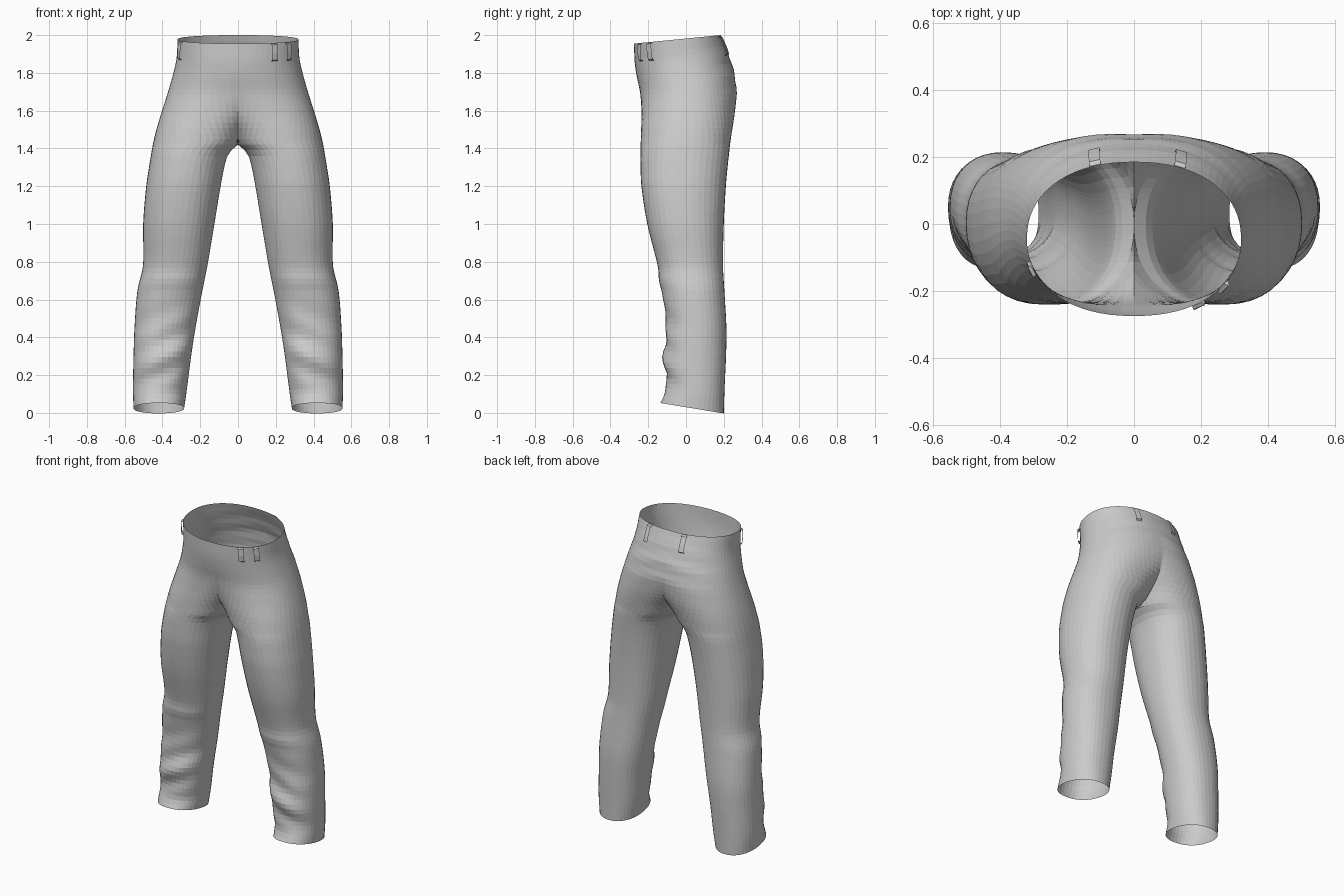
import bpy, bmesh, math
from mathutils import Vector

if "Cube" in bpy.data.objects:
    bpy.data.objects.remove(bpy.data.objects["Cube"])

# Half-trouser sections: height, inner x, outer x, front y, back y
# (inner x below zero means the section is cut at the centre seam)
KEYS = [
    (0.03, 0.285, 0.553, -0.137, 0.200),
    (0.12, 0.272, 0.556, -0.104, 0.203),
    (0.30, 0.248, 0.553, -0.118, 0.212),
    (0.45, 0.225, 0.548, -0.104, 0.214),
    (0.65, 0.188, 0.532, -0.128, 0.203),
    (0.78, 0.162, 0.503, -0.150, 0.196),
    (1.00, 0.125, 0.502, -0.205, 0.200),
    (1.20, 0.092, 0.486, -0.236, 0.211),
    (1.32, 0.068, 0.468, -0.241, 0.222),
    (1.38, 0.045, 0.458, -0.241, 0.229),
    (1.42, 0.000, 0.451, -0.240, 0.233),
    (1.50, -0.055, 0.432, -0.238, 0.245),
    (1.60, -0.160, 0.402, -0.236, 0.260),
    (1.70, -0.270, 0.370, -0.243, 0.268),
    (1.80, -0.325, 0.342, -0.262, 0.252),
    (1.88, -0.324, 0.325, -0.272, 0.226),
    (1.982, -0.320, 0.320, -0.275, 0.185),
]
Z0, Z1 = KEYS[0][0], KEYS[-1][0]
POWER = 2.2
ROWS, OUTER, INNER = 66, 34, 12


def slope(i, c):
    a, b = KEYS[max(i - 1, 0)], KEYS[min(i + 1, len(KEYS) - 1)]
    return (b[c] - a[c]) / (b[0] - a[0])


def section(z):
    """Smoothly interpolated inner, outer, front and back at a height."""
    i = 0
    while i < len(KEYS) - 2 and z > KEYS[i + 1][0]:
        i += 1
    a, b = KEYS[i], KEYS[i + 1]
    h = b[0] - a[0]
    t = (z - a[0]) / h
    return [(2*t**3 - 3*t*t + 1) * a[c] + (t**3 - 2*t*t + t) * h * slope(i, c)
            + (3*t*t - 2*t**3) * b[c] + (t**3 - t*t) * h * slope(i + 1, c)
            for c in range(1, 5)]


def spow(v, p):
    return math.copysign(abs(v) ** p, v)


def bump(v, centre, width):
    return math.exp(-((v - centre) / width) ** 2)


def surface(z, ang):
    """Point on the cloth at a height and angle (0 = outside, -90 = front)."""
    xi, xo, yf, yb = section(z)
    x = (xi + xo) / 2 + (xo - xi) / 2 * spow(math.cos(ang), 2 / POWER)
    s = spow(math.sin(ang), 2 / POWER)
    y = (yf + yb) / 2 + (yb - yf) / 2 * s
    # gathered folds on the shin, gentle creases on the seat
    front, back = max(-s, 0), max(s, 0)
    fold = math.sin(38 * z + 16 * (x - 0.4)) * bump(z, 0.3, 0.22)
    y += front * (0.009 * fold - 0.008 * bump(z, 0.70, 0.04))
    y += back * 0.003 * math.sin(60 * z + 9 * x) * bump(z, 1.8, 0.12)
    # slanted hem and waist edges
    hem = max(0, 1 - (z - Z0) / 0.2)
    waist = max(0, 1 - (Z1 - z) / 0.35)
    return Vector((x, y, z + y * (0.098 * waist - 0.164 * hem)))


def add_object(name, bm):
    mesh = bpy.data.meshes.new(name)
    bm.to_mesh(mesh)
    bm.free()
    ob = bpy.data.objects.new(name, mesh)
    bpy.context.collection.objects.link(ob)
    return ob


# Trouser body: one lofted side, mirrored across the centre seam
bm = bmesh.new()
rings = []
for r in range(ROWS + 1):
    z = Z0 + (Z1 - Z0) * r / ROWS
    xi, xo = section(z)[:2]
    ratio = max((xo + xi) / (xo - xi), 0)
    phi = math.acos(max(-ratio ** (POWER / 2), -0.9))
    angles = [-phi + 2 * phi * k / OUTER for k in range(OUTER + 1)]
    angles += [phi + 2 * (math.pi - phi) * k / INNER for k in range(1, INNER)]
    ring = []
    for a in angles:
        p = surface(z, a)
        p.x = max(p.x, 0)
        if p.x < 0.0005:
            p.x = 0
        ring.append(bm.verts.new(p))
    rings.append(ring)
n = OUTER + INNER
for lo, hi in zip(rings, rings[1:]):
    for k in range(n):
        m = (k + 1) % n
        quad = (lo[k], lo[m], hi[m], hi[k])
        if any(v.co.x > 0 for v in quad):
            bm.faces.new(quad)
bmesh.ops.delete(bm, geom=[v for v in bm.verts if not v.link_faces], context='VERTS')
body = add_object("trouser_body", bm)
mirror = body.modifiers.new("mirror", 'MIRROR')
mirror.use_mirror_merge = True
mirror.merge_threshold = 0.0008


# Belt loops: short bowed strips standing off the waist
def belt_loop(name, degrees, side):
    bm = bmesh.new()
    a = math.radians(degrees)
    rows = []
    for z, off in ((1.978, 0.001), (1.972, 0.012), (1.925, 0.015),
                   (1.885, 0.012), (1.878, 0.001)):
        p = surface(z, a)
        along = (surface(z, a + 0.02) - surface(z, a - 0.02)).normalized()
        out = along.cross(Vector((0, 0, 1))).normalized()
        row = []
        for w in (-0.017, 0.017):
            q = p + along * w + out * off
            row.append(bm.verts.new((q.x * side, q.y, q.z)))
        rows.append(row)
    for u, v in zip(rows, rows[1:]):
        bm.faces.new((u[0], u[1], v[1], v[0]))
    bmesh.ops.recalc_face_normals(bm, faces=bm.faces)
    add_object(name, bm)


for i, (deg, side) in enumerate(((-56, 1), (-37, 1), (-22, -1), (67, 1), (71, -1))):
    belt_loop(f"belt_loop_{i + 1}", deg, side)
